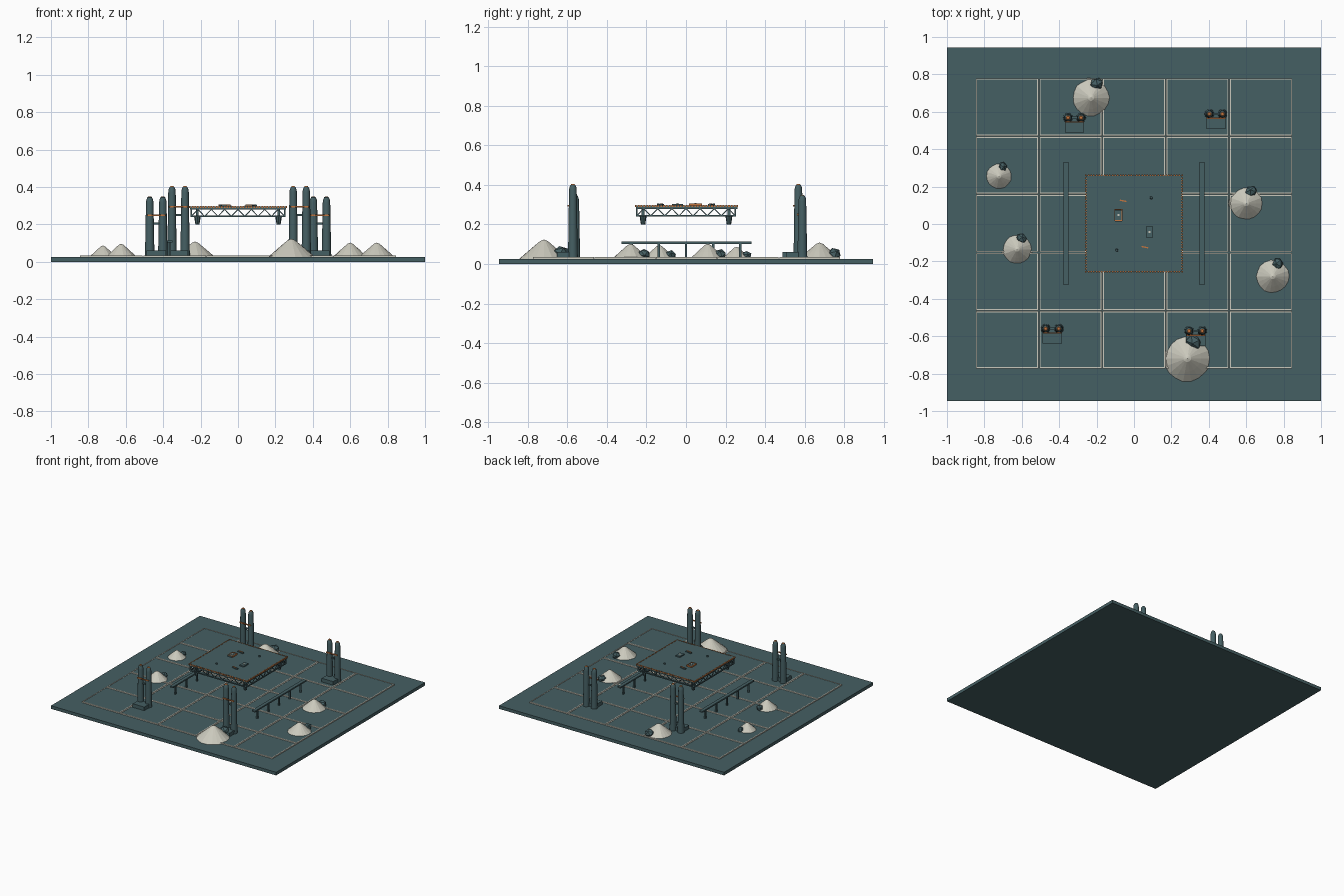
import bpy, bmesh, math, random
from mathutils import Matrix, Vector

random.seed(4)
if "Cube" in bpy.data.objects:
    bpy.data.objects.remove(bpy.data.objects["Cube"])


def material(name, rgb):
    m = bpy.data.materials.new(name)
    m.use_nodes = True
    m.diffuse_color = (*rgb, 1)
    m.node_tree.nodes["Principled BSDF"].inputs["Base Color"].default_value = (*rgb, 1)
    return m


teal = material("slate teal", (0.06, 0.115, 0.125))
pale = material("pale sand", (0.6, 0.59, 0.51))
copper = material("copper orange", (0.55, 0.18, 0.05))


def finish(name, bm, mat, smooth=False):
    bmesh.ops.recalc_face_normals(bm, faces=bm.faces)
    me = bpy.data.meshes.new(name)
    bm.to_mesh(me)
    bm.free()
    me.materials.append(mat)
    ob = bpy.data.objects.new(name, me)
    bpy.context.collection.objects.link(ob)
    if smooth:
        bpy.ops.object.select_all(action='DESELECT')
        ob.select_set(True)
        bpy.context.view_layer.objects.active = ob
        bpy.ops.object.shade_smooth_by_angle(angle=math.radians(40))
    return ob


def box(bm, x, y, z0, sx, sy, h, turn=0):
    m = (Matrix.Translation((x, y, z0 + h / 2)) @ Matrix.Rotation(turn, 4, 'Z')
         @ Matrix.Diagonal((sx, sy, h, 1)))
    bmesh.ops.create_cube(bm, size=1, matrix=m)


def bar(bm, a, b, t):
    # Square bar between two points
    a, b = Vector(a), Vector(b)
    d = b - a
    m = (Matrix.Translation((a + b) / 2) @ d.to_track_quat('Z', 'Y').to_matrix().to_4x4()
         @ Matrix.Diagonal((t, t, d.length, 1)))
    bmesh.ops.create_cube(bm, size=1, matrix=m)


def lathe(bm, x, y, profile, n, jitter=0):
    # Stacked rings; the last profile point is the tip
    rings = []
    wob = [1 + random.uniform(-jitter, jitter) for _ in range(n)]
    for r, z in profile[:-1]:
        rings.append([bm.verts.new((x + r * wob[i] * math.cos(math.tau * i / n),
                                    y + r * wob[i] * math.sin(math.tau * i / n), z))
                      for i in range(n)])
    tip = bm.verts.new((x, y, profile[-1][1]))
    bm.faces.new(rings[0])
    for i in range(n):
        j = (i + 1) % n
        for lo, hi in zip(rings, rings[1:]):
            bm.faces.new((lo[i], lo[j], hi[j], hi[i]))
        bm.faces.new((rings[-1][i], rings[-1][j], tip))


# Ground slab
FLOOR = 0.025
bm = bmesh.new()
box(bm, 0, 0, 0, 2, 1.89, FLOOR)
finish("ground_slab", bm, teal)

# Paving: five by five tiles, each with a pale rim
tiles, rims = bmesh.new(), bmesh.new()
PX, PY, RIM = 0.339, 0.311, 0.007
for i in range(-2, 3):
    for j in range(-2, 3):
        x, y = i * PX, j * PY + 0.003
        w, d = PX - 0.004, PY - 0.004
        box(tiles, x, y, FLOOR, w - 2 * RIM, d - 2 * RIM, 0.007)
        for s in (-1, 1):
            box(rims, x + s * (w - RIM) / 2, y, FLOOR, RIM, d, 0.009)
            box(rims, x, y + s * (d - RIM) / 2, FLOOR, w - 2 * RIM, RIM, 0.009)
finish("paving_tiles", tiles, teal)
finish("tile_rims", rims, pale)

# Twin column towers: x, y, top height, tie height
for k, (x, y, top, tie) in enumerate([(-0.318, 0.568, 0.405, 0.295), (0.438, 0.588, 0.35, 0.25),
                                      (-0.437, -0.56, 0.35, 0.25), (0.33, -0.572, 0.405, 0.295)]):
    bm, tips = bmesh.new(), bmesh.new()
    for s in (-1, 1):
        cx = x + s * 0.035
        lathe(bm, cx, y, [(0.026, FLOOR), (0.024, 0.1), (0.02, top - 0.035), (0.018, top - 0.018),
                          (0.012, top - 0.005), (0, top - 0.003)], 14)
        lathe(tips, cx, y, [(0.012, top - 0.006), (0.008, top - 0.001), (0, top)], 14)
    finish(f"tower_columns_{k + 1}", bm, teal, True)
    finish(f"tower_tips_{k + 1}", tips, copper, True)
    bm = bmesh.new()
    box(bm, x, y - 0.038, FLOOR, 0.102, 0.082, 0.036)
    box(bm, x, y, tie - 0.05, 0.05, 0.012, 0.01)
    finish(f"tower_plinth_{k + 1}", bm, teal)
    bm = bmesh.new()
    box(bm, x, y - 0.023, tie - 0.004, 0.1, 0.007, 0.008)
    finish(f"tower_tie_{k + 1}", bm, copper)

# Floating deck
DECK, HALF = 0.295, 0.257
bm = bmesh.new()
box(bm, 0, 0.003, DECK - 0.016, 2 * HALF, 2 * HALF, 0.016)
finish("deck", bm, teal)

# Copper studs along the deck edge
bm = bmesh.new()
N = 36
for i in range(N):
    t = -HALF + 2 * HALF * i / N
    for x, y in ((t, -HALF), (HALF, t), (-t, HALF), (-HALF, -t)):
        box(bm, x, y + 0.003, DECK - 0.007, 0.008, 0.008, 0.009)
finish("deck_edge_studs", bm, copper)

# Truss on all four sides under the deck
bm = bmesh.new()
LOW, HIGH, R, BAYS = 0.243, 0.28, 0.25, 7
for q in range(4):
    turn = Matrix.Rotation(q * math.pi / 2, 3, 'Z')

    def pt(u, z):
        return turn @ Vector((u, -R, z))

    bar(bm, pt(-R, LOW), pt(R, LOW), 0.008)
    bar(bm, pt(-R, LOW), pt(-R, HIGH), 0.008)
    step = 2 * R / BAYS
    for i in range(BAYS):
        u = -R + i * step
        bar(bm, pt(u, LOW), pt(u + step / 2, HIGH), 0.005)
        bar(bm, pt(u + step / 2, HIGH), pt(u + step, LOW), 0.005)
finish("deck_truss", bm, teal)

# Tapered feet under the deck corners
bm = bmesh.new()
for sx in (-1, 1):
    for sy in (-1, 1):
        m = Matrix.Translation((sx * 0.217, sy * 0.217, 0.222))
        bmesh.ops.create_cone(bm, cap_ends=True, segments=8, radius1=0.011, radius2=0.018,
                              depth=0.044, matrix=m)
        bar(bm, (sx * 0.217, sy * 0.217, 0.24), (sx * 0.217, sy * 0.217, HIGH), 0.014)
finish("deck_feet", bm, teal)

# Deck fittings, repeated by a half turn
hatches, trims, pins = bmesh.new(), bmesh.new(), bmesh.new()
for s in (-1, 1):
    x, y = s * 0.083, -s * 0.043
    box(hatches, x, y, DECK, 0.038, 0.058, 0.009)
    box(hatches, s * 0.062, -s * 0.124, DECK, 0.05, 0.016, 0.007, -0.2)
    box(trims, s * 0.058, -s * 0.124, DECK + 0.004, 0.036, 0.007, 0.006, -0.2)
    bmesh.ops.create_cone(pins, cap_ends=True, segments=8, radius1=0.008, radius2=0.006, depth=0.012,
                          matrix=Matrix.Translation((s * 0.092, s * 0.14, DECK + 0.005)))
for s in (-1, 1):
    box(trims, -0.083 + s * 0.02, 0.048, DECK, 0.005, 0.064, 0.011)
    box(trims, -0.083, 0.048 + s * 0.03, DECK, 0.04, 0.005, 0.011)
finish("deck_hatches", hatches, teal)
finish("deck_trims", trims, copper)
finish("deck_pins", pins, teal)
bm = bmesh.new()
for x, y in ((-0.083, 0.048), (0.083, -0.043)):
    box(bm, x, y, DECK + 0.009, 0.012, 0.012, 0.003)
finish("hatch_lights", bm, pale)

# Low rails on posts, either side of the deck
for side, s in (("left", 1), ("right", -1)):
    bm = bmesh.new()
    box(bm, s * 0.364, 0.003, 0.102, 0.027, 0.656, 0.011)
    for i in range(-2, 3):
        box(bm, s * 0.364, i * 0.137, FLOOR, 0.012, 0.012, 0.08)
    finish(f"{side}_rail", bm, teal)

# Sand mounds, each with a half-buried boulder: x, y, radius, top height
for k, (x, y, r, top) in enumerate([(-0.23, 0.675, 0.105, 0.108), (-0.722, 0.255, 0.073, 0.087),
                                    (-0.625, -0.135, 0.083, 0.096), (0.6, 0.11, 0.092, 0.102),
                                    (0.742, -0.28, 0.094, 0.102), (0.285, -0.718, 0.124, 0.123)]):
    h = top - FLOOR
    bm = bmesh.new()
    lathe(bm, x, y, [(r, FLOOR), (r * 0.58, FLOOR + h * 0.47), (r * 0.16, FLOOR + h * 0.92),
                     (0, top)], 18, 0.03)
    finish(f"sand_mound_{k + 1}", bm, pale)
    bm = bmesh.new()
    m = (Matrix.Translation((x + r * 0.28, y + r * 0.7, FLOOR + h * 0.3))
         @ Matrix.Rotation(0.5 + k, 4, 'Z') @ Matrix.Rotation(0.3, 4, 'X')
         @ Matrix.Diagonal((1.0, 0.85, 0.8, 1)))
    bmesh.ops.create_icosphere(bm, subdivisions=1, radius=r * 0.38, matrix=m)
    finish(f"boulder_{k + 1}", bm, teal)
